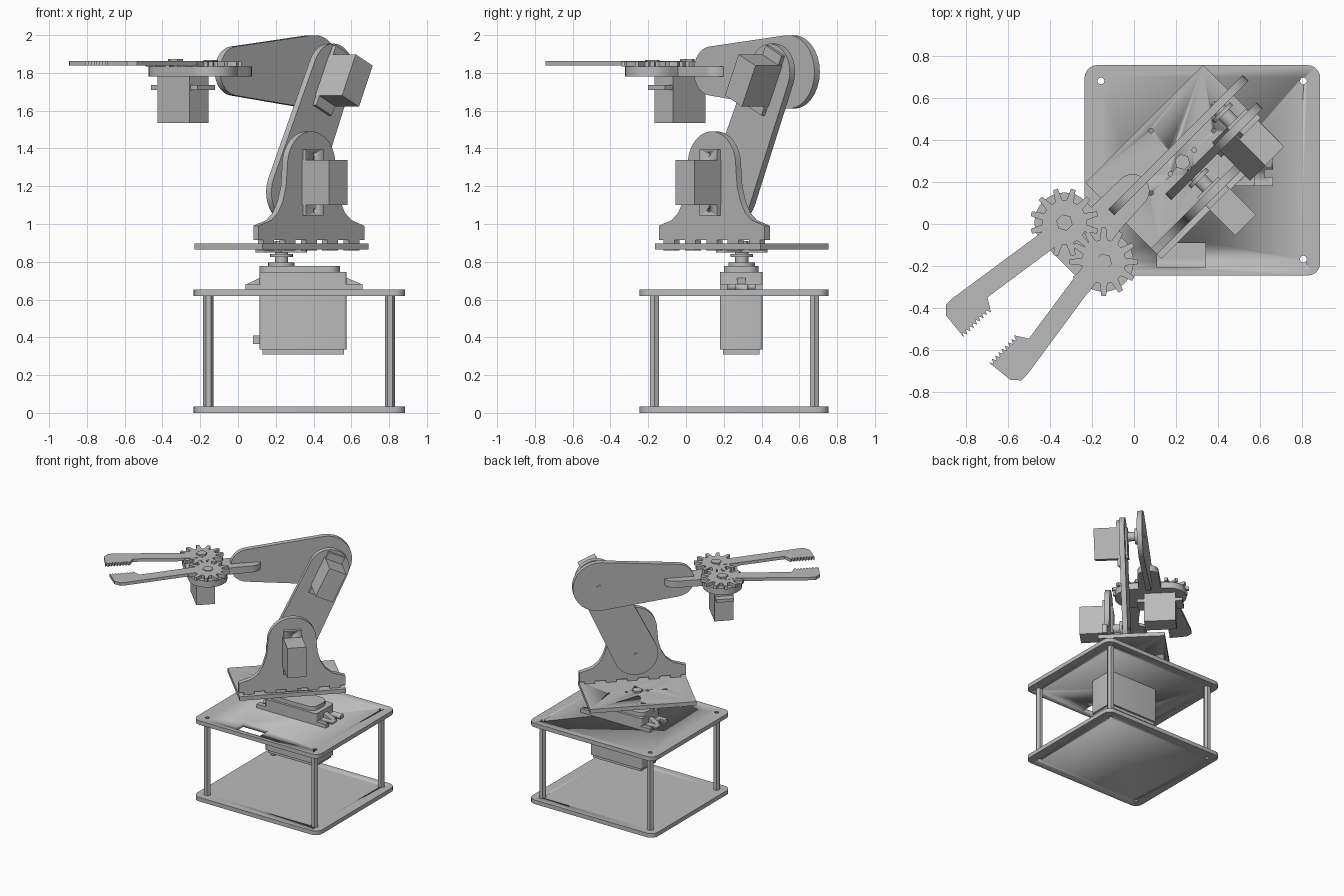
import bpy, bmesh, math
from math import pi, sin, cos, radians
from mathutils import Matrix, Vector

if "Cube" in bpy.data.objects:
    bpy.data.objects.remove(bpy.data.objects["Cube"])

GREY = (0.5, 0.5, 0.5, 1)
grey = bpy.data.materials.new("plain grey")
grey.use_nodes = True
grey.diffuse_color = GREY
grey.node_tree.nodes["Principled BSDF"].inputs["Base Color"].default_value = GREY

WORLD = Matrix()
# The turning part: arm reaches along its local -x, plates stand in its local xz plane
TURN = Matrix.Translation((0.23, 0.295, 0)) @ Matrix.Rotation(pi / 4, 4, 'Z')
# Swaps axes so that a profile (x, z) is extruded along y
UPRIGHT = Matrix(((1, 0, 0, 0), (0, 0, 1, 0), (0, 1, 0, 0), (0, 0, 0, 1)))


def prism(name, pts, lo, hi, frame=WORLD):
    """Extrude a closed 2D outline from lo to hi."""
    bm = bmesh.new()
    face = bm.faces.new([bm.verts.new((x, y, lo)) for x, y in pts])
    new = bmesh.ops.extrude_face_region(bm, geom=[face])["geom"]
    bmesh.ops.translate(bm, vec=(0, 0, hi - lo),
                        verts=[v for v in new if isinstance(v, bmesh.types.BMVert)])
    bm.transform(frame)
    bmesh.ops.recalc_face_normals(bm, faces=bm.faces)
    mesh = bpy.data.meshes.new(name)
    bm.to_mesh(mesh)
    bm.free()
    for p in mesh.polygons:
        p.use_smooth = True
    mesh.set_sharp_from_angle(angle=radians(25))
    mesh.materials.append(grey)
    ob = bpy.data.objects.new(name, mesh)
    bpy.context.scene.collection.objects.link(ob)
    return ob


def arc(c, r, a0, a1, n=16):
    return [(c[0] + r * cos(a0 + (a1 - a0) * i / n),
             c[1] + r * sin(a0 + (a1 - a0) * i / n)) for i in range(n + 1)]


def circle(c, r, n=24):
    return arc(c, r, 0, 2 * pi, n)[:-1]


def rect(x0, x1, y0, y1, r=0):
    if not r:
        return [(x0, y0), (x1, y0), (x1, y1), (x0, y1)]
    corners = [(x1 - r, y1 - r), (x0 + r, y1 - r), (x0 + r, y0 + r), (x1 - r, y0 + r)]
    return [p for i, c in enumerate(corners) for p in arc(c, r, i * pi / 2, (i + 1) * pi / 2, 5)]


def capsule(c0, r0, c1, r1):
    """Outline wrapped around two circles."""
    d = Vector(c1) - Vector(c0)
    phi, al = math.atan2(d.y, d.x), math.acos((r0 - r1) / d.length)
    return arc(c1, r1, phi - al, phi + al) + arc(c0, r0, phi + al, phi + 2 * pi - al)


def cut(ob, cutters):
    for c in cutters:
        c.hide_render = True
        m = ob.modifiers.new("hole", 'BOOLEAN')
        m.object, m.solver = c, 'EXACT'
    bpy.context.view_layer.update()
    dg = bpy.context.evaluated_depsgraph_get()
    mesh = bpy.data.meshes.new_from_object(ob.evaluated_get(dg))
    ob.modifiers.clear()
    ob.data = mesh
    for c in cutters:
        bpy.data.objects.remove(c)


def servo(name, frame, reach):
    """Small servo: flange front at y = 0, output along +y, long axis z."""
    f = frame @ UPRIGHT
    prism(name + "_body", rect(-.07, .07, -.12, .12), -.2, .055, f)
    ears = prism(name + "_flange", rect(-.065, .065, -.175, .175), -.025, 0, f)
    cut(ears, [prism("hole", circle((0, s * .148), .012, 10), -.1, .1, f) for s in (-1, 1)])
    prism(name + "_shaft", circle((0, .05), .035), .05, reach, f)
    prism(name + "_horn", circle((0, .05), .06), reach - .03, reach - .01, f)


# Base: two plates on four posts
posts = [(x, y) for x in (-.157, .805) for y in (-.167, .68)]
for name, z in (("bottom_plate", 0), ("top_plate", .62)):
    plate = prism(name, rect(-.235, .885, -.245, .755, .06), z, z + .033)
    holes = [prism("hole", circle(p, .017, 8), z - .1, z + .1) for p in posts]
    if z:
        holes.append(prism("slot", rect(.11, .34, -.207, -.09), z - .1, z + .1))
    cut(plate, holes)
for p in posts:
    post = prism("post", circle(p, .027, 6), .033, .62)
    cut(post, [prism("hole", circle(p, .017, 8), 0, .7)])

# Base servo
prism("base_servo_body", rect(.115, .575, .18, .405, .015), .335, .745)
prism("base_servo_foot", rect(.13, .56, .195, .39), .31, .335)
prism("base_servo_gearbox", rect(.115, .54, .2, .385, .06), .745, .778)
flange = prism("base_servo_flange", rect(.04, .66, .18, .405), .653, .683)
cut(flange, [prism("slot", rect(x, x + .05, y - .02, y + .02), .6, .7)
             for x in (.03, .62) for y in (.24, .345)])
for x0, x1 in ((.115, .05), (.575, .65)):
    prism("base_servo_rib", [(x0, .683), (x1, .683), (x0, .715)], .27, .315, UPRIGHT)
prism("cable_stub", rect(.08, .12, .27, .315), .365, .41)
AXIS = (.23, .295)
for name, r, z0, z1 in (("boss", .07, .778, .795), ("shaft", .035, .795, .85),
                        ("collar", .06, .825, .842)):
    prism("base_" + name, circle(AXIS, r), z0, z1)
for a in (0, pi / 2):
    prism("base_horn_arm", capsule((-.15, 0), .03, (.15, 0), .0299), .848, .866,
          TURN @ Matrix.Rotation(a, 4, 'Z'))

# Turntable
table = prism("turntable", rect(-.396, .396, -.255, .255), .865, .897, TURN)
cut(table, [prism("hole", circle((r * cos(k * pi / 2), r * sin(k * pi / 2)), .011, 10), .8, 1, TURN)
            for k in range(4) for r in (.08, .21)])
prism("turntable_bolt", circle((0, 0), .038, 6), .89, .91, TURN)

# Shoulder bracket with tabs along its foot
SIDE = TURN @ UPRIGHT
flare = [(.396, .915), (.396, .99), (.30, 1.02), (.25, 1.06), (.215, 1.12), (.19, 1.2)]
prism("shoulder_bracket", flare + arc((0, 1.31), .18, 0, pi, 24)
      + [(-x, z) for x, z in reversed(flare)], -.225, -.185, SIDE)
for i in range(5):
    x = -.36 + i * .16
    prism("bracket_tab", rect(x, x + .08, .86, .92), -.225, -.185, SIDE)

# Arm plates
shoulder, elbow, wrist = (0, 1.17), (.30, 1.805), (-.28, 1.81)
lean = math.atan2(elbow[0] - shoulder[0], elbow[1] - shoulder[1])
prism("lower_arm", capsule(shoulder, .165, elbow, .15), -.09, -.05, SIDE)
prism("upper_arm", capsule(elbow, .195, wrist, .13), .05, .09, SIDE)
for c, y in ((shoulder, -.05), (elbow, .09)):
    prism("pivot_screw", circle(c, .014, 10), y - .01, y + .008, SIDE)

# Joint servos
servo("shoulder_servo", TURN @ Matrix.Translation((0, -.225, 1.22))
      @ Matrix.Rotation(pi, 4, 'Y'), .136)
servo("elbow_servo", TURN @ Matrix.Translation((elbow[0], -.09, elbow[1]))
      @ Matrix.Rotation(lean, 4, 'Y') @ Matrix.Translation((0, 0, -.05)), .141)
lift = Matrix(((-1, 0, 0, -.6), (0, 0, 1, .137), (0, 1, 0, 1.735), (0, 0, 0, 1)))
servo("gripper_servo", TURN @ lift, .1)

# Gripper base
gears = [(-.6, .193), (-.6, -.071)]
MID = .061
prism("gripper_base", capsule(gears[0], .1425, gears[1], .1424), 1.78, 1.833, TURN)
prism("gripper_neck", capsule((-.56, .065), .09, (-.265, .07), .08), 1.78, 1.833, TURN)

# Gears and toothed fingers, mirrored about the gripper's middle line
jaw, tip = (-1.149, .138), (-1.324, .143)
TEETH = 8
bite = []
for i in range(TEETH):
    x = tip[0] + (jaw[0] - tip[0]) * i / TEETH
    bite += [(x, tip[1]), (x + .011, tip[1] + .022)]
finger = [(-.6, .25), (-.70, .235), (-1.235, .315), (-1.275, .315), (-1.311, .277)] + bite + [
    jaw, (-1.11, .2), (-.70, .14), (-.6, .14)]
for k, c in enumerate(gears):
    teeth = []
    for i in range(12):
        a = (i + k / 2) * pi / 6
        for off, r in ((-.17, .105), (-.07, .163), (.07, .163), (.17, .105)):
            teeth.append((c[0] + r * cos(a + off), c[1] + r * sin(a + off)))
    prism("gripper_gear", teeth, 1.834, 1.86, TURN)
    outline = finger if k == 0 else [(x, 2 * MID - y) for x, y in finger]
    prism("gripper_finger", outline, 1.838, 1.862, TURN)
    prism("gear_screw", circle(c, .04, 6), 1.85, 1.874 - k * .006, TURN)
